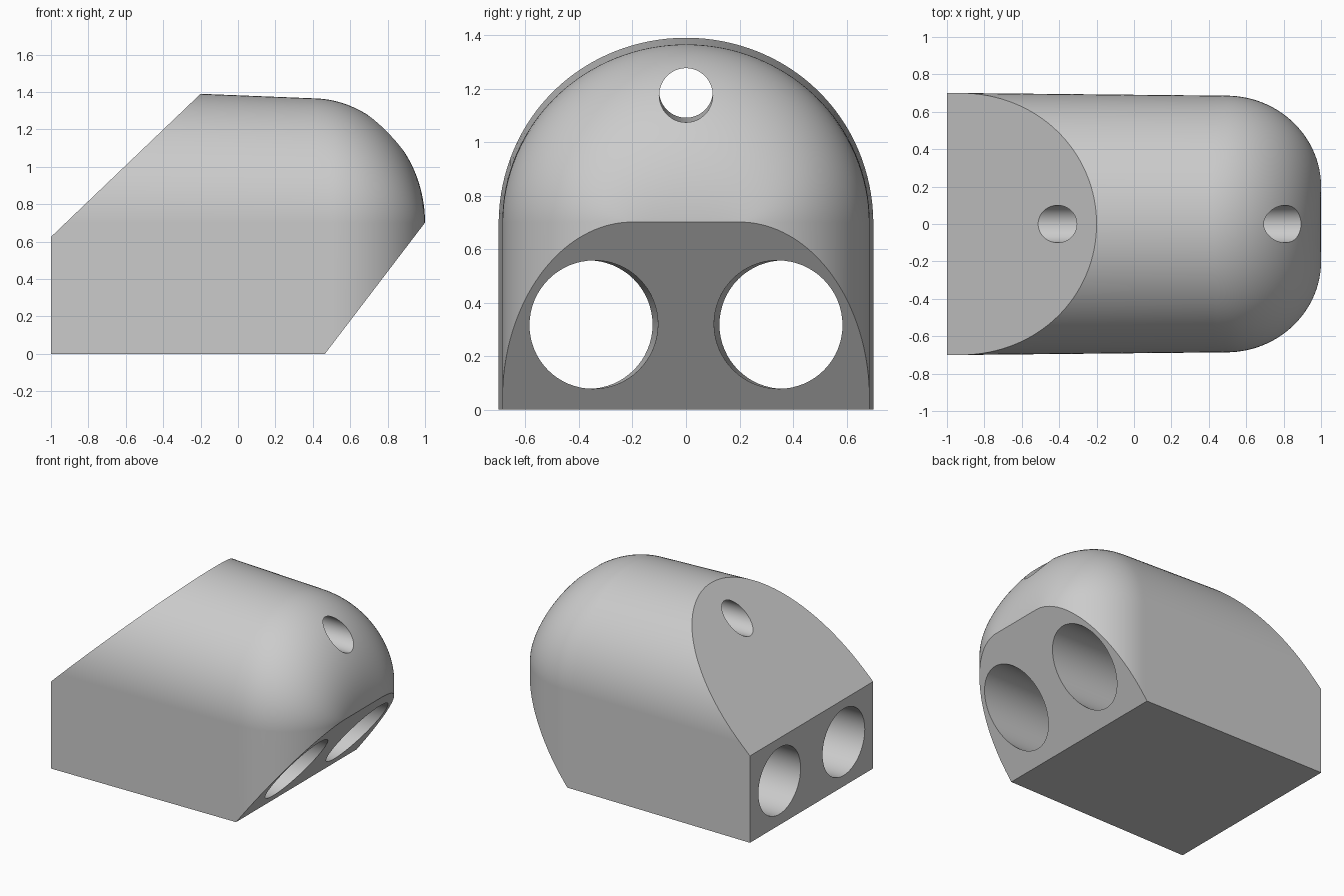
import bpy, bmesh
from math import sin, cos, pi, sqrt
from mathutils import Vector

cube = bpy.data.objects.get("Cube")
if cube:
    bpy.data.objects.remove(cube, do_unlink=True)

grey = bpy.data.materials.new("plain grey")
grey.use_nodes = True
tone = (0.6, 0.6, 0.6, 1)
grey.diffuse_color = tone
grey.node_tree.nodes["Principled BSDF"].inputs["Base Color"].default_value = tone

SPRING = 0.7      # height where the arch starts
ARC, NOSE = 64, 40


def rounding(x, start):
    """Quarter-ellipse falloff from 1 at start to 0 at the nose."""
    t = max(0, (x - start) / (1 - start))
    return sqrt(max(0, 1 - t * t))


def section(x):
    """Arched cross-section: straight walls under a half ellipse."""
    w = 0.2 + (0.493 - 0.01 * (x + 0.2)) * rounding(x, 0.5)
    h = max(0.006, (0.69 - 0.04 * (x + 0.2)) * rounding(x, 0.42))
    arch = [(x, w * cos(pi * i / ARC), SPRING + h * sin(pi * i / ARC))
            for i in range(ARC + 1)]
    return [(x, w, 0)] + arch + [(x, -w, 0)]


# Body: loft of arches, closing into a rounded nose
bm = bmesh.new()
stations = [-1] + [0.42 + 0.58 * sin(pi / 2 * i / NOSE) for i in range(NOSE + 1)]
rings = [[bm.verts.new(p) for p in section(x)] for x in stations]
for a, b in zip(rings, rings[1:]):
    for i in range(len(a)):
        j = (i + 1) % len(a)
        bm.faces.new((a[i], a[j], b[j], b[i]))
bm.faces.new(rings[0])
bm.faces.new(rings[-1])

# Slanted cuts: upper back slope and lower nose slope
for point, normal in (((-1, 0, 0.625), (-0.765, 0, 0.8)),
                      ((0.465, 0, 0), (0.7, 0, -0.534))):
    bmesh.ops.bisect_plane(bm, geom=bm.verts[:] + bm.edges[:] + bm.faces[:],
                           dist=1e-5, plane_co=point, plane_no=normal,
                           clear_outer=True)
    rim = [e for e in bm.edges if e.is_boundary]
    bmesh.ops.holes_fill(bm, edges=rim, sides=0)

flat = [e for e in bm.edges if e.is_manifold and all(f.normal.z < -0.99 for f in e.link_faces)]
bmesh.ops.dissolve_edges(bm, edges=flat, use_verts=False)
bmesh.ops.recalc_face_normals(bm, faces=bm.faces[:])
mesh = bpy.data.meshes.new("body")
bm.to_mesh(mesh)
bm.free()
mesh.materials.append(grey)
body = bpy.data.objects.new("body", mesh)
bpy.context.collection.objects.link(body)


def drill(name, start, end, radius):
    """Cut a round bore along the line through start and end."""
    a, b = Vector(start), Vector(end)
    bpy.ops.mesh.primitive_cylinder_add(
        vertices=64, radius=radius, depth=4, location=(a + b) / 2,
        rotation=(b - a).to_track_quat('Z', 'Y').to_euler())
    cutter = bpy.context.object
    cutter.name = name
    cutter.hide_render = True
    cutter.data.materials.append(grey)
    bpy.context.view_layer.objects.active = body
    cut = body.modifiers.new(name, 'BOOLEAN')
    cut.operation, cut.solver, cut.object = 'DIFFERENCE', 'EXACT', cutter
    bpy.ops.object.modifier_apply(modifier=cut.name)
    bpy.data.objects.remove(cutter, do_unlink=True)


# Two large lower bores and one small upper bore
for side in (-1, 1):
    drill("large_bore", (-1, side * 0.365, 0.318), (0.7, side * 0.345, 0.318), 0.24)
drill("small_bore", (-0.41, 0, 1.19), (0.81, 0, 1.175), 0.1)

# Smooth shading with crisp cut edges
bpy.ops.object.select_all(action='DESELECT')
body.select_set(True)
bpy.context.view_layer.objects.active = body
bpy.ops.object.shade_smooth_by_angle(angle=0.4)
weighted = body.modifiers.new("even_shading", 'WEIGHTED_NORMAL')
weighted.keep_sharp = True
